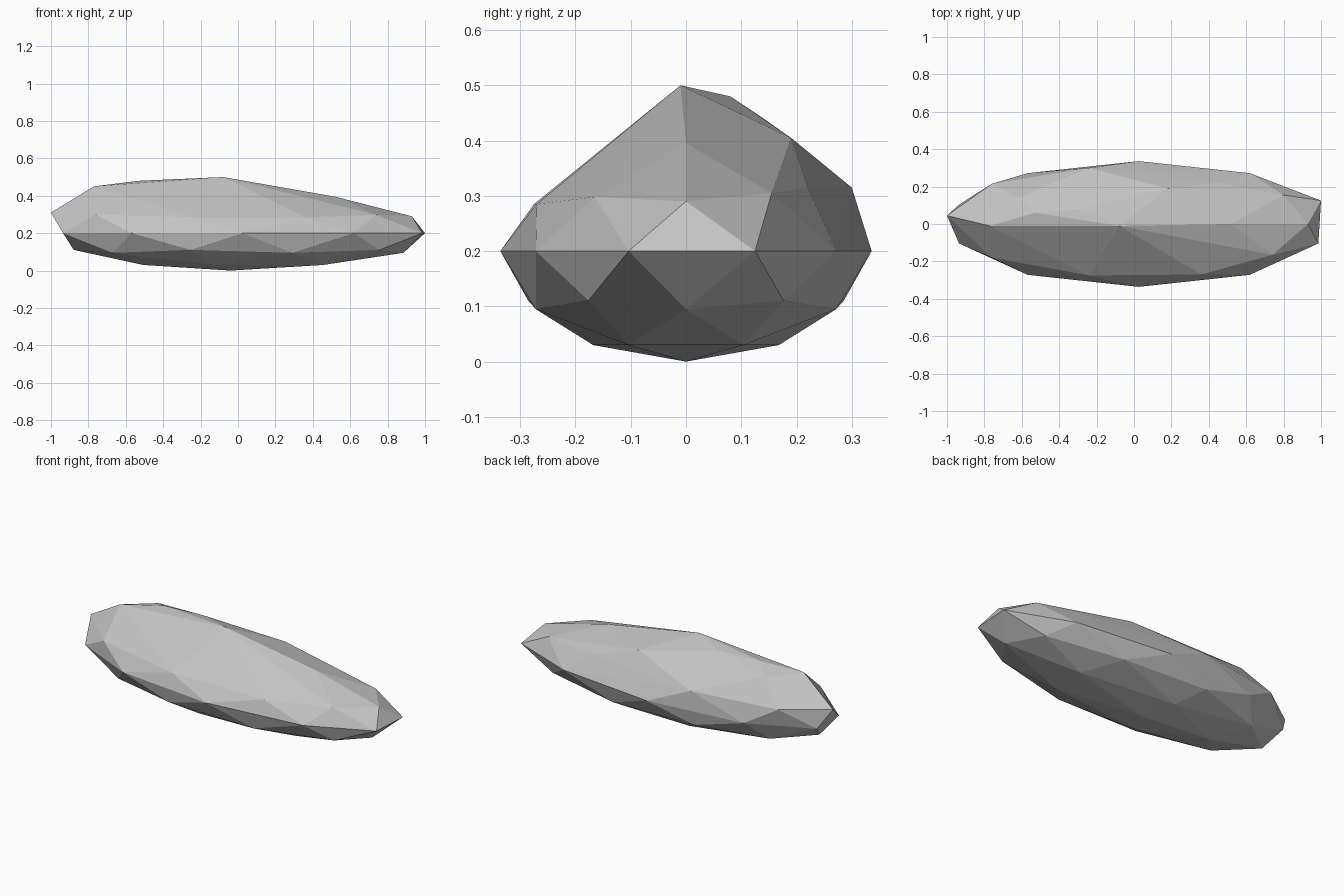
import bpy
import bmesh
from mathutils import Matrix, Vector

default_cube = bpy.data.objects.get("Cube")
if default_cube:
    bpy.data.objects.remove(default_cube, do_unlink=True)


def make_material(name, colour):
    material = bpy.data.materials.new(name)
    material.use_nodes = True
    material.diffuse_color = colour
    shader = material.node_tree.nodes["Principled BSDF"]
    shader.inputs["Base Color"].default_value = colour
    shader.inputs["Roughness"].default_value = 0.9
    return material


# Rounded underside: the lower half of a stretched, faceted sphere
HALF_LENGTH, HALF_WIDTH, DEPTH = 1.01, 0.336, 0.2
bm = bmesh.new()
bmesh.ops.create_icosphere(bm, subdivisions=2, radius=1)
upper_half = [v for v in bm.verts if v.co.z > 0.01]
bmesh.ops.delete(bm, geom=upper_half, context="VERTS")
stretch = Matrix.Diagonal((HALF_LENGTH, HALF_WIDTH, DEPTH, 1))
placement = Matrix.Translation((0.025, 0, DEPTH))
bmesh.ops.transform(bm, matrix=placement @ stretch, verts=bm.verts)
lowest = min(bm.verts, key=lambda v: v.co.z)
lowest.co.x = -0.04

# Chipped upper side: corners along the ridge, the two slopes and the ends
ridge = [(-0.77, -0.01, 0.45), (-0.53, 0.06, 0.48), (-0.28, 0.08, 0.48),
         (-0.08, -0.01, 0.5), (0.52, 0.0, 0.395)]
back_slope = [(-0.76, 0.215, 0.31), (-0.62, 0.14, 0.44), (-0.24, 0.3, 0.315),
              (0.18, 0.19, 0.405), (0.45, 0.22, 0.315), (0.8, 0.155, 0.305)]
front_slope = [(-0.76, -0.18, 0.3), (-0.24, -0.275, 0.285),
               (0.36, -0.27, 0.285), (0.74, -0.165, 0.298)]
ends = [(-1, 0.045, 0.31), (0.93, 0, 0.29), (1, 0.125, DEPTH)]
for corner in ridge + back_slope + front_slope + ends:
    bm.verts.new(Vector(corner))

# Wrap all the corners in one faceted skin
bmesh.ops.delete(bm, geom=bm.faces[:], context="FACES_ONLY")
bmesh.ops.delete(bm, geom=bm.edges[:], context="EDGES_FACES")
hull = bmesh.ops.convex_hull(bm, input=bm.verts)
unused = {g for g in hull["geom_interior"] + hull["geom_unused"]
          if isinstance(g, bmesh.types.BMVert)}
bmesh.ops.delete(bm, geom=list(unused), context="VERTS")
bmesh.ops.recalc_face_normals(bm, faces=bm.faces)

mesh = bpy.data.meshes.new("rock")
bm.to_mesh(mesh)
bm.free()
mesh.materials.append(make_material("stone grey", (0.55, 0.55, 0.55, 1)))
rock = bpy.data.objects.new("rock", mesh)
bpy.context.collection.objects.link(rock)
